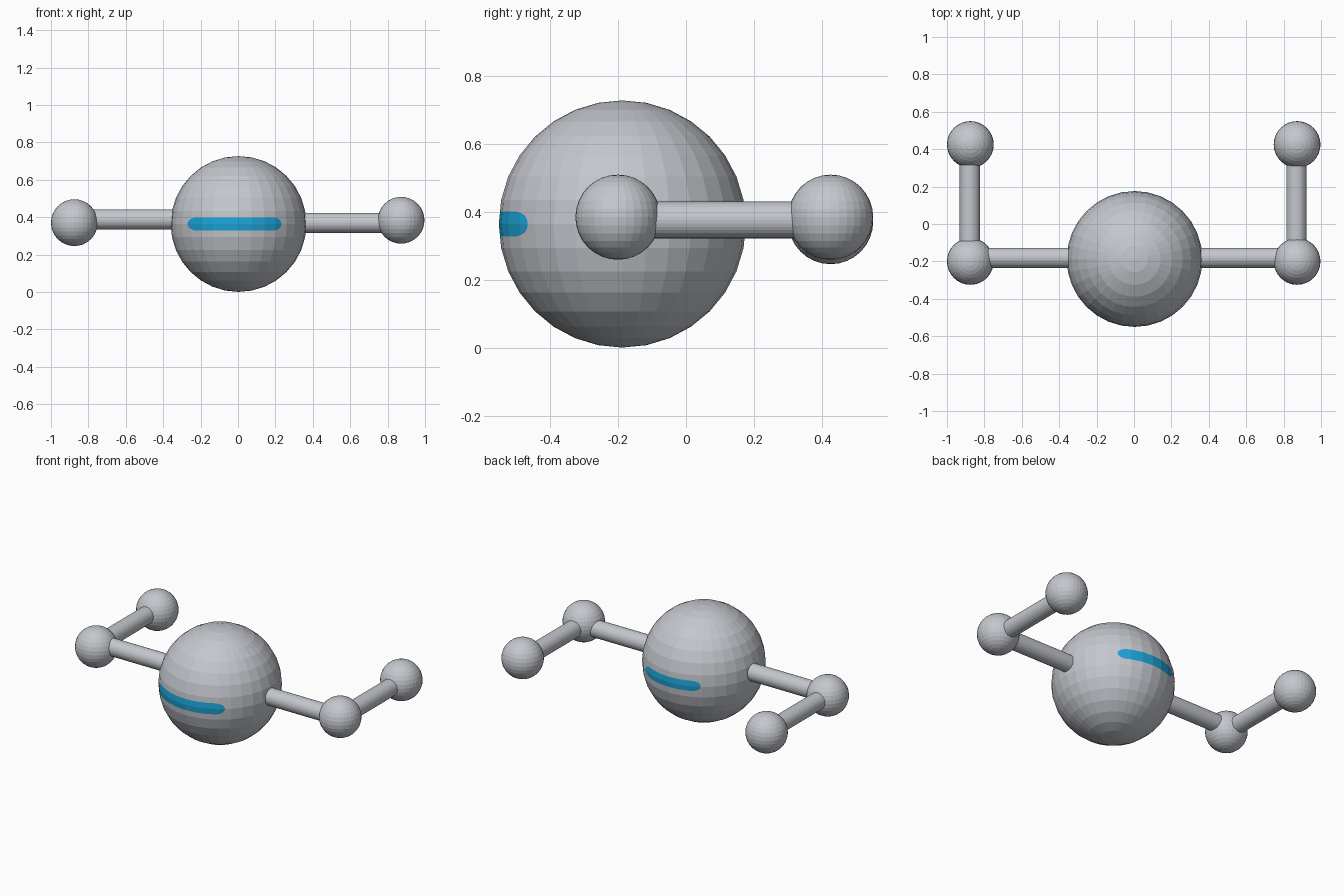
import bpy, bmesh, math
from mathutils import Vector

if "Cube" in bpy.data.objects:
    bpy.data.objects.remove(bpy.data.objects["Cube"])


def material(name, rgb):
    m = bpy.data.materials.new(name)
    m.diffuse_color = (*rgb, 1)
    m.use_nodes = True
    m.node_tree.nodes["Principled BSDF"].inputs["Base Color"].default_value = m.diffuse_color
    return m


grey = material("light grey", (0.55, 0.57, 0.61))
blue = material("blue", (0.012, 0.37, 0.68))


def ball(name, centre, radius):
    bpy.ops.mesh.primitive_uv_sphere_add(segments=32, ring_count=16, radius=radius, location=centre)
    ob = bpy.context.object
    ob.name = name
    ob.data.materials.append(grey)
    return ob


def rod(name, a, b, radius=0.054):
    a, b = Vector(a), Vector(b)
    d = b - a
    bpy.ops.mesh.primitive_cylinder_add(vertices=32, radius=radius, depth=d.length, location=(a + b) / 2)
    ob = bpy.context.object
    ob.name = name
    ob.rotation_euler = d.to_track_quat('Z', 'Y').to_euler()
    ob.data.materials.append(grey)


def paint_stripe(ob, side, x0, x1, z, half, cap=0.05):
    """Cut a round-ended stripe flush into the ball on one side of y."""
    c = ob.location
    pts = []
    for i in range(9):
        t = -math.pi / 2 + math.pi * i / 8
        pts.append((x1 - cap + cap * math.cos(t), z + half * math.sin(t)))
    for i in range(9):
        t = math.pi / 2 + math.pi * i / 8
        pts.append((x0 + cap + cap * math.cos(t), z + half * math.sin(t)))
    bm = bmesh.new()
    bm.from_mesh(ob.data)
    inside = [f for f in bm.faces if f.calc_center_median().y * side > 0]
    for (xa, za), (xb, zb) in zip(pts, pts[1:] + pts[:1]):
        p = Vector((xa - c.x, 0, za - c.z))
        n = Vector((zb - za, 0, xa - xb)).normalized()   # points outwards
        geom = set(inside)
        for f in inside:
            geom.update(f.edges)
            geom.update(f.verts)
        res = bmesh.ops.bisect_plane(bm, geom=list(geom), dist=1e-6, plane_co=p, plane_no=n)
        faces = {g for g in res["geom"] if isinstance(g, bmesh.types.BMFace)}
        faces.update(f for f in inside if f.is_valid)
        inside = [f for f in faces if (f.calc_center_median() - p).dot(n) < 0]
    for f in inside:
        f.material_index = 1
    bm.to_mesh(ob.data)
    bm.free()


# Central body with a stripe on the front and the back
body = ball("body", (0.003, -0.187, 0.364), 0.363)
body.data.materials.append(blue)
paint_stripe(body, -1, -0.27, 0.233, 0.364, 0.036)
paint_stripe(body, 1, -0.19, 0.215, 0.366, 0.033)

# Arms: side rod, elbow ball, backward rod, end ball
for side, x, z, zrod in (("left", -0.875, 0.371, 0.388), ("right", 0.872, 0.384, 0.370)):
    ball(side + "_elbow", (x, -0.2, z), 0.125)
    ball(side + "_end", (x, 0.425, z), 0.125)
    s = math.copysign(1, x)
    rod(side + "_arm", (s * 0.25, -0.181, zrod), (x, -0.181, zrod))
    rod(side + "_forearm", (x - 0.003, -0.2, 0.376), (x - 0.003, 0.425, 0.376))
